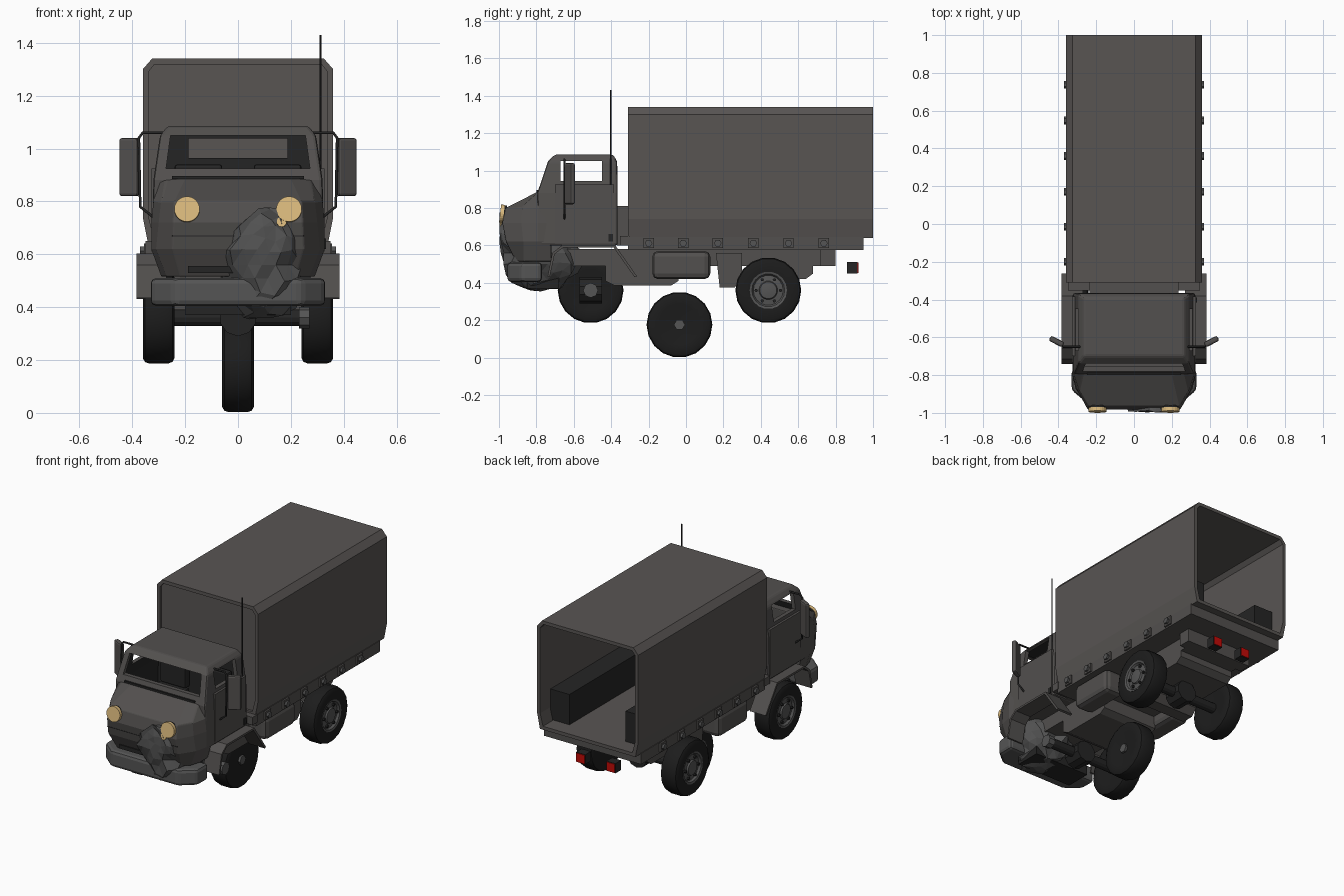
import bpy, bmesh, math, random
from mathutils import Vector, Matrix

if "Cube" in bpy.data.objects:
    bpy.data.objects.remove(bpy.data.objects["Cube"])

random.seed(4)

def mat(name, r, g, b):
    m = bpy.data.materials.new(name)
    m.diffuse_color = (r, g, b, 1)
    m.use_nodes = True
    m.node_tree.nodes["Principled BSDF"].inputs["Base Color"].default_value = m.diffuse_color
    return m

BODY = mat("body_grey", .085, .08, .077)
TARP = mat("canopy_grey", .098, .09, .086)
METAL = mat("bare_metal", .09, .09, .09)
DARK = mat("interior_black", .018, .018, .018)
TYRE = mat("rubber", .012, .012, .012)
LAMP = mat("lamp_tan", .72, .5, .21)
RED = mat("tail_red", .55, .003, .002)

def finish(name, bm, *mats, bevel=0, smooth=False):
    bmesh.ops.recalc_face_normals(bm, faces=bm.faces)
    me = bpy.data.meshes.new(name)
    bm.to_mesh(me)
    bm.free()
    ob = bpy.data.objects.new(name, me)
    bpy.context.collection.objects.link(ob)
    for m in mats:
        me.materials.append(m)
    if bevel:
        b = ob.modifiers.new("bevel", 'BEVEL')
        b.width, b.segments, b.limit_method = bevel, 2, 'ANGLE'
    if smooth:
        bpy.ops.object.select_all(action='DESELECT')
        ob.select_set(True)
        bpy.context.view_layer.objects.active = ob
        bpy.ops.object.shade_smooth_by_angle(angle=math.radians(35))
    return ob

def loft(name, rings, *mats, cap=True, close=False, **kw):
    bm = bmesh.new()
    vs = [[bm.verts.new(p) for p in r] for r in rings]
    n = len(vs[0])
    pairs = list(zip(vs, vs[1:])) + ([(vs[-1], vs[0])] if close else [])
    for a, b in pairs:
        for i in range(n):
            j = (i + 1) % n
            bm.faces.new((a[i], a[j], b[j], b[i]))
    if cap and not close:
        bm.faces.new(vs[0])
        bm.faces.new(vs[-1])
    return finish(name, bm, *mats, **kw)

def box(name, x, y, z, m, **kw):
    ring = lambda h: [(x[0], y[0], h), (x[1], y[0], h), (x[1], y[1], h), (x[0], y[1], h)]
    return loft(name, [ring(z[0]), ring(z[1])], m, **kw)

def extrude_x(name, pts, x0, x1, m, **kw):
    return loft(name, [[(x, y, z) for y, z in pts] for x in (x0, x1)], m, **kw)

def cyl(name, c, axis, r, depth, m, n=16, **kw):
    bm = bmesh.new()
    q = Vector((0, 0, 1)).rotation_difference(Vector(axis)).to_matrix().to_4x4()
    bmesh.ops.create_cone(bm, cap_ends=True, segments=n, radius1=r, radius2=r,
                          depth=depth, matrix=Matrix.Translation(c) @ q)
    return finish(name, bm, m, **kw)

def tube(name, pts, r, m):
    cu = bpy.data.curves.new(name, 'CURVE')
    cu.dimensions, cu.bevel_depth, cu.bevel_resolution = '3D', r, 1
    s = cu.splines.new('POLY')
    s.points.add(len(pts) - 1)
    for p, co in zip(s.points, pts):
        p.co = (*co, 1)
    cu.materials.append(m)
    bpy.context.collection.objects.link(bpy.data.objects.new(name, cu))

def cut(ob, cutter):
    bo = ob.modifiers.new("cut", 'BOOLEAN')
    bo.object, bo.operation, bo.solver = cutter, 'DIFFERENCE', 'EXACT'
    bo.material_mode = 'TRANSFER'
    cutter.hide_render = True
    bpy.context.view_layer.objects.active = ob
    for md in list(ob.modifiers):
        bpy.ops.object.modifier_apply(modifier=md.name)
    bpy.data.objects.remove(cutter)

# Canopy: open chamfered tube with a recessed front panel
def section(y, o):
    half = [(.34 - o, .64 + o), (.36 - o, .74), (.36 - o, 1.30 - o * .4), (.325 - o * .4, 1.34 - o)]
    return [(x, y, z) for x, z in half] + [(-x, y, z) for x, z in reversed(half)]
loft("canopy", [section(-.31, 0), section(1, 0), section(1, .022), section(-.31, .022)], TARP, close=True)
loft("canopy_front_panel", [section(-.295, .02), section(-.285, .02)], TARP)

# Load bed, rear beam and bulkhead
box("bed", (-.345, .345), (-.31, .95), (.575, .645), BODY)
box("bulkhead", (-.235, .235), (-.37, -.30), (.60, .81), BODY)
box("bulkhead_beam", (-.35, .35), (-.352, -.30), (.60, .65), BODY)

# Cab shell, hollowed, with window openings
def cab_ring(z, hw, y0, y1):
    return [(-hw, y0, z), (hw, y0, z), (hw, y1, z), (-hw, y1, z)]
cab = loft("cab", [cab_ring(.60, .325, -.785, -.365), cab_ring(.88, .32, -.795, -.365),
                   cab_ring(1.05, .295, -.738, -.368), cab_ring(1.086, .265, -.70, -.39)],
           BODY, bevel=.012)
cut(cab, loft("cab_cutter", [cab_ring(.66, .297, -.75, -.39), cab_ring(.88, .294, -.765, -.39),
                             cab_ring(1.055, .268, -.712, -.39)], DARK))
cut(cab, box("side_cutter", (-1, 1), (-.67, -.45), (.945, 1.05), BODY))
cut(cab, box("rear_cutter", (-.187, .187), (-.45, -.3), (.965, 1.037), BODY))
cut(cab, loft("screen_cutter", [cab_ring(.925, .272, -1, -.70), cab_ring(1.05, .255, -1, -.70)], BODY))

# Nose with chamfered corners and sloping bonnet
def nose_ring(z, *pts):
    return [(x, y, z) for x, y in pts] + [(-x, y, z) for x, y in reversed(pts)]
loft("nose", [
    nose_ring(.515, (.29, -.72), (.29, -.80), (.27, -.87), (.22, -.91)),
    nose_ring(.62, (.32, -.72), (.328, -.79), (.31, -.87), (.25, -.962)),
    nose_ring(.72, (.32, -.72), (.328, -.79), (.30, -.88), (.245, -.982)),
    nose_ring(.80, (.315, -.72), (.32, -.79), (.29, -.88), (.24, -.965)),
    nose_ring(.885, (.30, -.72), (.30, -.785), (.27, -.79), (.20, -.797))], BODY, bevel=.006)
box("cowl_strip", (-.25, .25), (-.80, -.775), (.885, .897), DARK)
box("grille_slot", (-.19, .19), (-.937, -.91), (.53, .555), DARK)
box("bonnet_seam", (-.25, .25), (-.974, -.96), (.668, .671), DARK)

# Bumper
bp = [(-.33, -.77), (-.33, -.88), (-.24, -.955), (.24, -.955), (.33, -.88), (.33, -.77)]
loft("bumper", [[(x, y, z) for x, y in bp] for z in (.405, .51)], METAL, bevel=.02)

# Crumpled front corner
bm = bmesh.new()
bmesh.ops.create_icosphere(bm, subdivisions=3, radius=1)
for v in bm.verts:
    p = v.co * random.uniform(.9, 1.08)
    top = max(p.z, 0)
    v.co = (.09 + .18 * p.x * (1 - .2 * top) + .02 * top,
            max(-.775 + .22 * p.y - .22 * top, -.985 - random.uniform(0, .014)),
            .56 + .21 * p.z)
finish("crumpled_corner", bm, METAL)

# Headlights, one with a hanging fragment
for s in (-1, 1):
    cyl("headlight", (s * .193, -.984, .77), (0, -1, .12), .048, .02, LAMP, 24)
    cyl("headlight_rim", (s * .193, -.975, .77), (0, -1, .12), .045, .025, DARK, 24)
cyl("headlight_fragment", (.165, -.99, .722), (0, -1, .1), .02, .012, LAMP, 7)

# Cab interior
for s in (-1, 1):
    box("seat", (s * .15 - .1, s * .15 + .1), (-.60, -.42), (.66, .76), DARK, bevel=.01)
    box("seat_back", (s * .15 - .09, s * .15 + .09), (-.45, -.40), (.76, .94), DARK, bevel=.01)

# Parts on both sides
for s in (-1, 1):
    X = lambda a, b: tuple(sorted((s * a, s * b)))
    box("door", X(.31, .328), (-.70, -.385), (.61, .925), BODY)
    # Mudguard arch
    outer = [(-.74, .435), (-.715, .56), (-.66, .603), (-.38, .603), (-.262, .435)]
    inner = [(-.275, .43), (-.388, .59), (-.655, .59), (-.702, .553), (-.728, .435)]
    extrude_x("mudguard", outer + inner, s * .27, s * .383, BODY)
    # Mirror and its arm
    ob = box("mirror", (-.04, .04), (-.015, .015), (.82, 1.04), BODY, bevel=.01)
    ob.location = (s * .41, -.622, 0)
    ob.rotation_euler.z = s * math.radians(28)
    tube("mirror_arm", [(s * .28, -.65, 1.06), (s * .36, -.65, 1.06), (s * .375, -.65, 1.04),
                        (s * .37, -.65, .78), (s * .32, -.65, .74)], .006, DARK)
    # Bed latches
    for y in (-.2, -.015, .17, .36, .548, .737):
        box("latch", X(.33, .356), (y - .028, y + .028), (.585, .64), BODY)
        cyl("latch_knob", (s * .36, y, .612), (1, 0, 0), .02, .02, METAL, 6)
    # Fuel tank, bench, tail light
    box("fuel_tank", X(.19, .325), (-.18, .13), (.42, .57), BODY, bevel=.03)
    box("bench", X(.20, .335), (-.22, .90), (.665, .86), DARK)
    box("tail_light_box", X(.075, .14), (.86, .917), (.45, .512), DARK)
    box("tail_light", X(.078, .137), (.917, .922), (.453, .509), RED)

tube("antenna", [(.312, -.402, .62), (.312, -.402, 1.43)], .004, DARK)
box("antenna_base", (.30, .333), (-.415, -.39), (.62, .66), DARK)

# Chassis: spine plus hanging cross blocks
box("chassis_spine", (-.20, .20), (-.85, .80), (.49, .58), BODY)
extrude_x("front_subframe", [(-.43, .57), (-.43, .41), (-.38, .385), (-.08, .385), (-.04, .41), (-.04, .57)],
          -.2, .2, BODY)
extrude_x("middle_subframe", [(.16, .56), (.18, .375), (.26, .375), (.30, .42), (.30, .56)], -.24, .24, BODY)
extrude_x("rear_subframe", [(.40, .56), (.40, .42), (.64, .42), (.68, .45), (.68, .56)], -.2, .2, BODY)
box("rear_crossmember", (-.24, .24), (.72, .80), (.49, .575), BODY)
box("front_underplate", (-.2, .2), (-.85, -.68), (.37, .43), DARK)
for y in (-.51, .44):
    cyl("axle", (0, y, .36), (1, 0, 0), .032, .52, DARK, 12)
    cyl("differential", (0, y, .36), (0, 1, 0), .07, .12, DARK, 10)

# Wheels: lathed tyre and dished rim, bolted hub outside, plain disc inside
def wheel(x, y, z, side):
    def lathe(name, prof, m):
        rings = [[(x + side * a, y + r * math.cos(t), z + r * math.sin(t))
                  for t in (k * math.tau / 18 for k in range(18))] for a, r in prof]
        loft(name, rings, m, smooth=True)
    lathe("tyre", [(-.045, .03), (-.055, .11), (-.06, .155), (-.052, .17), (-.035, .176), (.035, .176),
                   (.052, .17), (.06, .155), (.056, .10), (.04, .095)], TYRE)
    lathe("rim", [(.03, .10), (.058, .10), (.055, .088), (.042, .08), (.046, .05), (.056, .045), (.06, .02)], METAL)
    cyl("hub", (x - side * .05, y, z), (1, 0, 0), .03, .02, METAL, 6)
    for k in range(6):
        t = k * math.tau / 6
        cyl("wheel_bolt", (x + side * .048, y + .065 * math.cos(t), z + .065 * math.sin(t)),
            (1, 0, 0), .009, .016, DARK, 6)

wheel(-.30, -.51, .36, -1)
wheel(-.30, .44, .36, -1)
wheel(.30, .44, .36, 1)
wheel(0, -.035, .176, -1)  # detached front wheel
cyl("bare_hub", (.25, -.51, .36), (1, 0, 0), .04, .04, METAL, 8)
